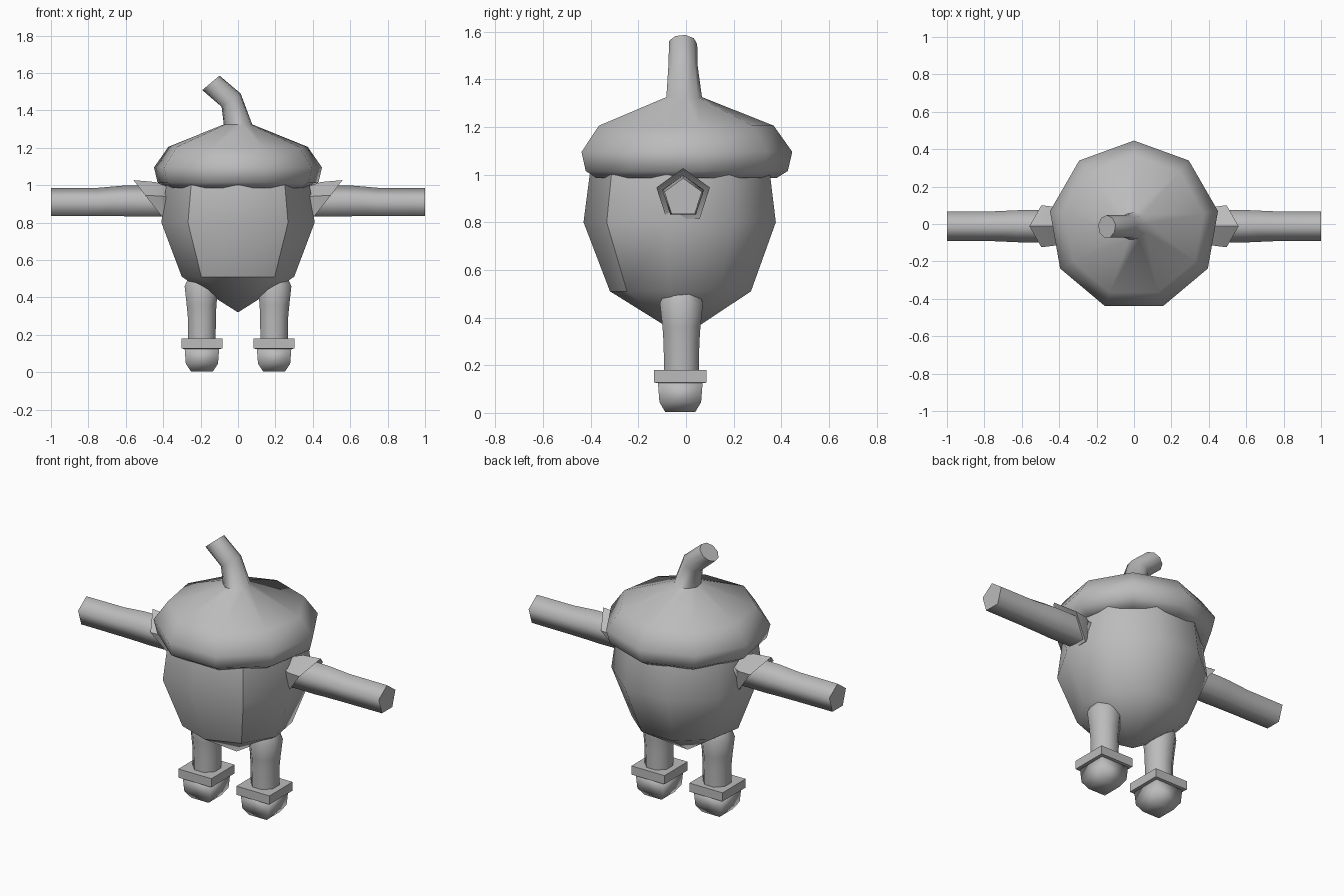
import bpy, bmesh, math
from mathutils import Vector

if "Cube" in bpy.data.objects:
    bpy.data.objects.remove(bpy.data.objects["Cube"])

grey = bpy.data.materials.new("plain_grey")
grey.diffuse_color = (0.5, 0.5, 0.5, 1)
grey.use_nodes = True
grey.node_tree.nodes["Principled BSDF"].inputs["Base Color"].default_value = grey.diffuse_color


def loft(name, rings, angle=50, sharp=None):
    """Skin rings of points (a one-point ring is a tip), closing both ends."""
    bm = bmesh.new()
    vr = [[bm.verts.new(p) for p in r] for r in rings]
    for a, b in zip(vr, vr[1:]):
        n = max(len(a), len(b))
        for i in range(n):
            j = (i + 1) % n
            if len(a) == 1:
                bm.faces.new((a[0], b[j], b[i]))
            elif len(b) == 1:
                bm.faces.new((a[i], a[j], b[0]))
            else:
                bm.faces.new((a[i], a[j], b[j], b[i]))
    for r in (vr[0], vr[-1]):
        if len(r) > 2:
            bm.faces.new(r)
    bmesh.ops.recalc_face_normals(bm, faces=bm.faces)
    for f in bm.faces:
        f.smooth = True
    for e in bm.edges:
        e.smooth = e.calc_face_angle(0) < math.radians(angle) and not (sharp and sharp(e))
    me = bpy.data.meshes.new(name)
    bm.to_mesh(me)
    bm.free()
    me.materials.append(grey)
    ob = bpy.data.objects.new(name, me)
    bpy.context.collection.objects.link(ob)
    return ob


def ring(n, c, r, start, tilt=0.0):
    """Regular horizontal polygon; tilt leans it about the y axis."""
    pts = []
    for i in range(n):
        t = math.radians(start) + math.tau * i / n
        x, y = r * math.cos(t), r * math.sin(t)
        pts.append(Vector(c) + Vector((x * math.cos(tilt), y, x * math.sin(tilt))))
    return pts


def box_ring(cx, cy, z, w, d):
    return [(cx + sx * w / 2, cy + sy * d / 2, z)
            for sx, sy in ((-1, -1), (1, -1), (1, 1), (-1, 1))]


def penta(x, z, r, side, lean=0.0):
    """Upright pentagon across the arm; lean pushes its top outward."""
    pts = []
    for i in range(5):
        t = math.pi / 2 + math.tau * i / 5
        dz = r * math.sin(t)
        pts.append((side * (x + lean * dz), -0.012 + r * math.cos(t), z + dz))
    return pts


# Nut body with a crisp-edged front panel
def panel_edge(e):
    a, b = [v.co for v in e.verts]
    def on_side(p):
        return p.y < -0.2 and abs(p.x) > 0.15
    def on_front(p):
        return p.y < -0.2
    low = abs(a.z - 0.51) < 0.01 and abs(b.z - 0.51) < 0.01
    return (on_side(a) and on_side(b) and a.x * b.x > 0 and abs(a.z - b.z) > 0.05) or \
        (low and on_front(a) and on_front(b))


loft("nut_body", [[(0, -0.014, 0.32)]] +
     [ring(9, (0, -0.014, z), r, -90)
      for z, r in ((0.51, 0.305), (0.8, 0.416), (1.0, 0.39))], 55, panel_edge)

# Cap and bent stem in one skin
cap = [ring(9, (0, -0.01, z), r, 90)
       for z, r in ((0.985, 0.34), (0.985, 0.39), (1.015, 0.437), (1.095, 0.456), (1.205, 0.378))]
cap += [ring(9, (0, -0.01, 1.325), 0.077, 90),
        ring(9, (-0.037, -0.014, 1.455), 0.063, 90, 0.61),
        ring(9, (-0.145, -0.014, 1.547), 0.061, 90, 0.7)]
loft("cap_and_stem", cap, 62)

for side, label in ((-1, "left"), (1, "right")):
    # Arm
    loft(label + "_arm", [penta(x, z, r, side) for x, z, r in
         ((0.33, 0.907, 0.09), (0.55, 0.907, 0.092), (0.62, 0.907, 0.09),
          (0.75, 0.902, 0.084), (1.0, 0.902, 0.083))], 75)
    # Flared shoulder collar
    loft(label + "_collar", [penta(0.33, 0.915, 0.06, side),
                             penta(0.405, 0.909, 0.108, side, 0.35),
                             penta(0.467, 0.909, 0.118, side, 0.78),
                             penta(0.455, 0.909, 0.095, side, 0.78)], 60)
    # Leg
    cx = side * 0.193
    loft(label + "_leg", [ring(8, (cx + side * dx, -0.019, z), r, 22.5) for z, r, dx in
         ((0.15, 0.079, 0), (0.29, 0.081, 0), (0.36, 0.086, 0.002),
          (0.46, 0.098, 0.002), (0.5, 0.08, 0))], 50)
    # Boot
    loft(label + "_boot", [box_ring(cx, -0.024, z, w, d) for z, w, d in
         ((0.003, 0.115, 0.125), (0.045, 0.172, 0.175), (0.13, 0.185, 0.188))], 95)
    # Boot cuff
    loft(label + "_boot_cuff", [box_ring(cx, -0.024, z, w, w) for z, w in
         ((0.125, 0.2), (0.128, 0.22), (0.18, 0.22))], 60)
